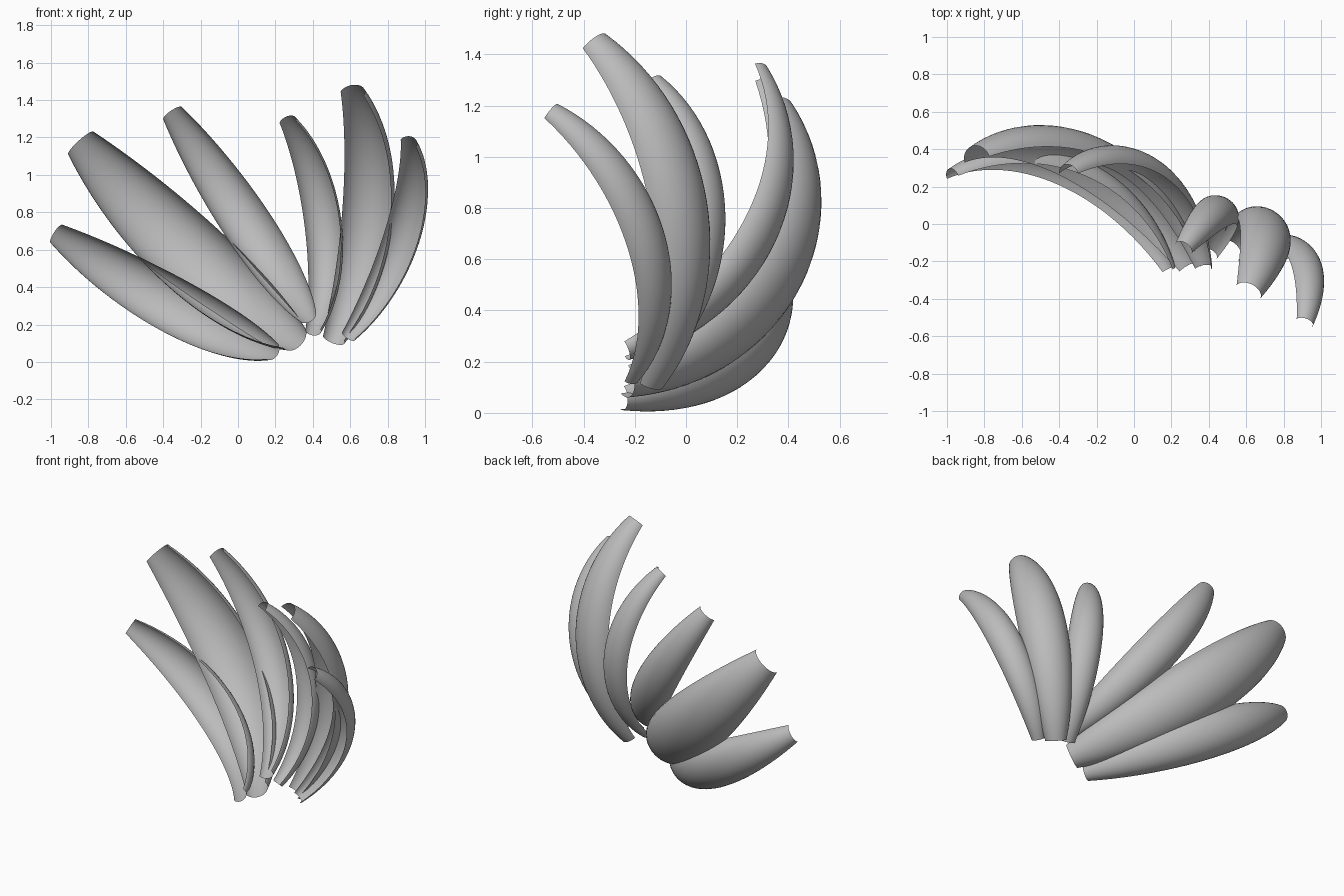
import bpy
import bmesh
from math import sin, cos, pi
from mathutils import Vector, Quaternion

cube = bpy.data.objects.get("Cube")
if cube:
    bpy.data.objects.remove(cube, do_unlink=True)

grey = bpy.data.materials.new("plain grey")
grey.use_nodes = True
COLOUR = (0.5, 0.5, 0.5, 1)
grey.diffuse_color = COLOUR
grey.node_tree.nodes["Principled BSDF"].inputs["Base Color"].default_value = COLOUR

LENGTH_STEPS, ARC_STEPS = 32, 20


def through(a, b, c, t):
    """Quadratic that passes a, b and c at t = 0, 0.5 and 1."""
    return a * (1 - t) * (1 - 2 * t) + b * 4 * t * (1 - t) + c * t * (2 * t - 1)


def curved_blade(name, base, middle, tip, radii, depth):
    """Open half-tube shell along a circular arc, hollow on the inside of its bend."""
    base, middle, tip = Vector(base), Vector(middle), Vector(tip)
    # Circle through the three points
    u, v = middle - base, tip - base
    axis = u.cross(v)
    hub = base + (v.length_squared * axis.cross(u)
                  + u.length_squared * v.cross(axis)) / (2 * axis.length_squared)
    axis.normalize()
    sweep = (base - hub).angle(middle - hub) + (middle - hub).angle(tip - hub)
    bm = bmesh.new()
    rows = []
    for i in range(LENGTH_STEPS + 1):
        t = i / LENGTH_STEPS
        spoke = Quaternion(axis, sweep * t) @ (base - hub)
        outward = spoke.normalized()
        r = through(*radii, t)
        row = []
        for j in range(ARC_STEPS + 1):
            angle = pi * j / ARC_STEPS
            offset = cos(angle) * axis + depth * sin(angle) * outward
            row.append(bm.verts.new(hub + spoke + r * offset))
        rows.append(row)
    # Skin the arcs, normals on the convex side
    for low, high in zip(rows, rows[1:]):
        for j in range(ARC_STEPS):
            face = bm.faces.new((low[j], low[j + 1], high[j + 1], high[j]))
            face.smooth = True
    mesh = bpy.data.meshes.new(name)
    bm.to_mesh(mesh)
    bm.free()
    mesh.materials.append(grey)
    bpy.context.collection.objects.link(bpy.data.objects.new(name, mesh))


# Wide fan of three blades on the right side
curved_blade("lower_right_blade", (0.18, -0.25, 0.06), (-0.36, 0.245, 0.31),
             (-0.97, 0.25, 0.685), (0.052, 0.15, 0.058), 0.85)
curved_blade("large_right_blade", (0.30, -0.24, 0.13), (-0.27, 0.305, 0.585),
             (-0.84, 0.345, 1.17), (0.08, 0.205, 0.092), 0.82)
curved_blade("upper_right_blade", (0.37, -0.24, 0.25), (0.05, 0.255, 0.735),
             (-0.35, 0.27, 1.33), (0.052, 0.132, 0.06), 0.85)

# Upright fan of three blades on the left side
curved_blade("inner_left_blade", (0.40, -0.165, 0.17), (0.45, 0.055, 0.73),
             (0.265, -0.13, 1.285), (0.047, 0.108, 0.05), 0.88)
curved_blade("large_left_blade", (0.51, -0.145, 0.125), (0.685, -0.055, 0.785),
             (0.61, -0.365, 1.435), (0.067, 0.152, 0.073), 0.9)
curved_blade("outer_left_blade", (0.59, -0.22, 0.14), (0.865, -0.17, 0.65),
             (0.91, -0.53, 1.17), (0.043, 0.105, 0.05), 0.88)
